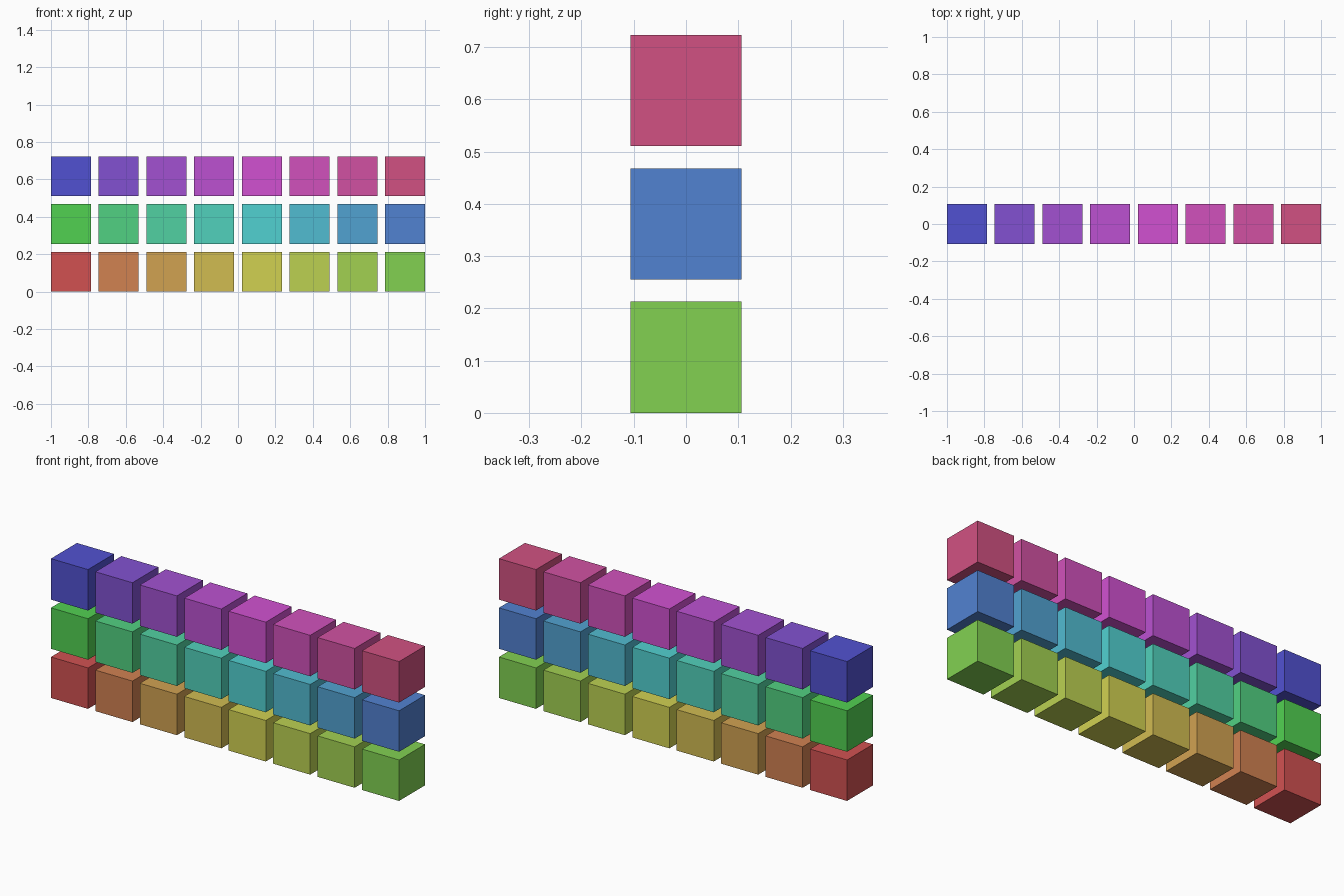
import bpy
from mathutils import Color

if "Cube" in bpy.data.objects:
    bpy.data.objects.remove(bpy.data.objects["Cube"])

COLS, ROWS = 8, 3
SIZE = 2 / 9.4          # cube edge
PITCH = SIZE * 1.2      # spacing between cube centres


def cube(name, x, z, hue):
    bpy.ops.mesh.primitive_cube_add(size=SIZE, location=(x, 0, z))
    obj = bpy.context.object
    obj.name = name
    color = Color()
    color.hsv = (hue, 0.87, 0.64)
    mat = bpy.data.materials.new(name + "_color")
    mat.diffuse_color = (*color, 1)
    mat.use_nodes = True
    mat.node_tree.nodes["Principled BSDF"].inputs["Base Color"].default_value = mat.diffuse_color
    obj.data.materials.append(mat)


# Wall of separate cubes, hue running along each row from bottom to top
for row in range(ROWS):
    for col in range(COLS):
        cube(f"cube_row{row + 1}_col{col + 1}",
             (col - (COLS - 1) / 2) * PITCH,
             SIZE / 2 + row * PITCH,
             (row * COLS + col) / (ROWS * COLS))
